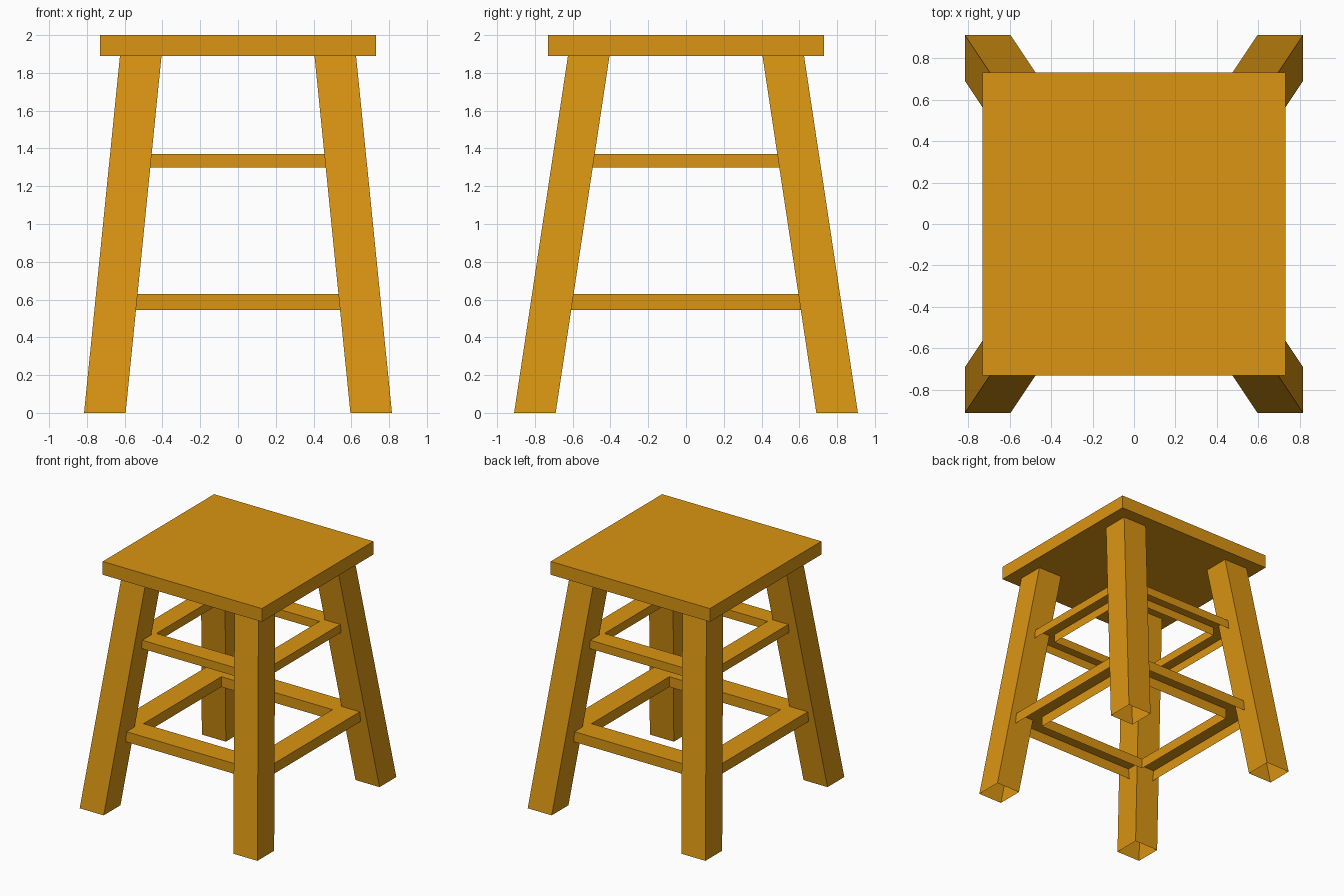
import bpy, bmesh
from mathutils import Matrix, Vector

if "Cube" in bpy.data.objects:
    bpy.data.objects.remove(bpy.data.objects["Cube"])

wood = bpy.data.materials.new("golden wood")
wood.diffuse_color = (0.70, 0.30, 0.006, 1)
wood.use_nodes = True
wood.node_tree.nodes["Principled BSDF"].inputs["Base Color"].default_value = wood.diffuse_color


def finish(name, bm):
    mesh = bpy.data.meshes.new(name)
    bm.to_mesh(mesh)
    bm.free()
    mesh.materials.append(wood)
    obj = bpy.data.objects.new(name, mesh)
    bpy.context.collection.objects.link(obj)
    return obj


def leg(name, sx, sy):
    # Splayed square tube, open at the foot and under the seat
    bm = bmesh.new()
    bmesh.ops.create_cube(bm, size=1)
    for v in bm.verts:
        cx, cy, z = (0.515, 0.515, 1.89) if v.co.z > 0 else (0.705, 0.80, 0)
        v.co = Vector((sx * cx + v.co.x * 0.22, sy * cy + v.co.y * 0.22, z))
    bm.normal_update()
    caps = [f for f in bm.faces if abs(f.normal.z) > 0.9]
    bmesh.ops.delete(bm, geom=caps, context='FACES_ONLY')
    finish(name, bm)


def rung_frame(name, inner, outer, z0, z1):
    # Square ring of four rungs, open underneath
    bm = bmesh.new()
    bmesh.ops.create_grid(bm, x_segments=1, y_segments=1, size=outer,
                          matrix=Matrix.Translation((0, 0, z1)))
    middle = bm.faces[:]
    bmesh.ops.inset_region(bm, faces=middle, thickness=outer - inner,
                           use_boundary=True, use_even_offset=True)
    bmesh.ops.delete(bm, geom=middle, context='FACES')
    rim = [e for e in bm.edges if e.is_boundary]
    new = bmesh.ops.extrude_edge_only(bm, edges=rim)["geom"]
    for v in new:
        if isinstance(v, bmesh.types.BMVert):
            v.co.z = z0
    bmesh.ops.recalc_face_normals(bm, faces=bm.faces[:])
    # Keep the top facing upwards
    top = max(bm.faces, key=lambda f: f.calc_center_median().z)
    if top.normal.z < 0:
        bmesh.ops.reverse_faces(bm, faces=bm.faces[:])
    finish(name, bm)


# Seat slab
bm = bmesh.new()
bmesh.ops.create_cube(bm, size=1, matrix=Matrix.Translation((0, 0, 1.945))
                      @ Matrix.Diagonal((1.46, 1.46, 0.11, 1)))
finish("seat", bm)

# Four legs
for sy, depth in ((-1, "front"), (1, "back")):
    for sx, side in ((-1, "left"), (1, "right")):
        leg(f"{depth}_{side}_leg", sx, sy)

# Two levels of rungs
rung_frame("lower_rungs", 0.51, 0.70, 0.545, 0.63)
rung_frame("upper_rungs", 0.44, 0.60, 1.30, 1.37)
